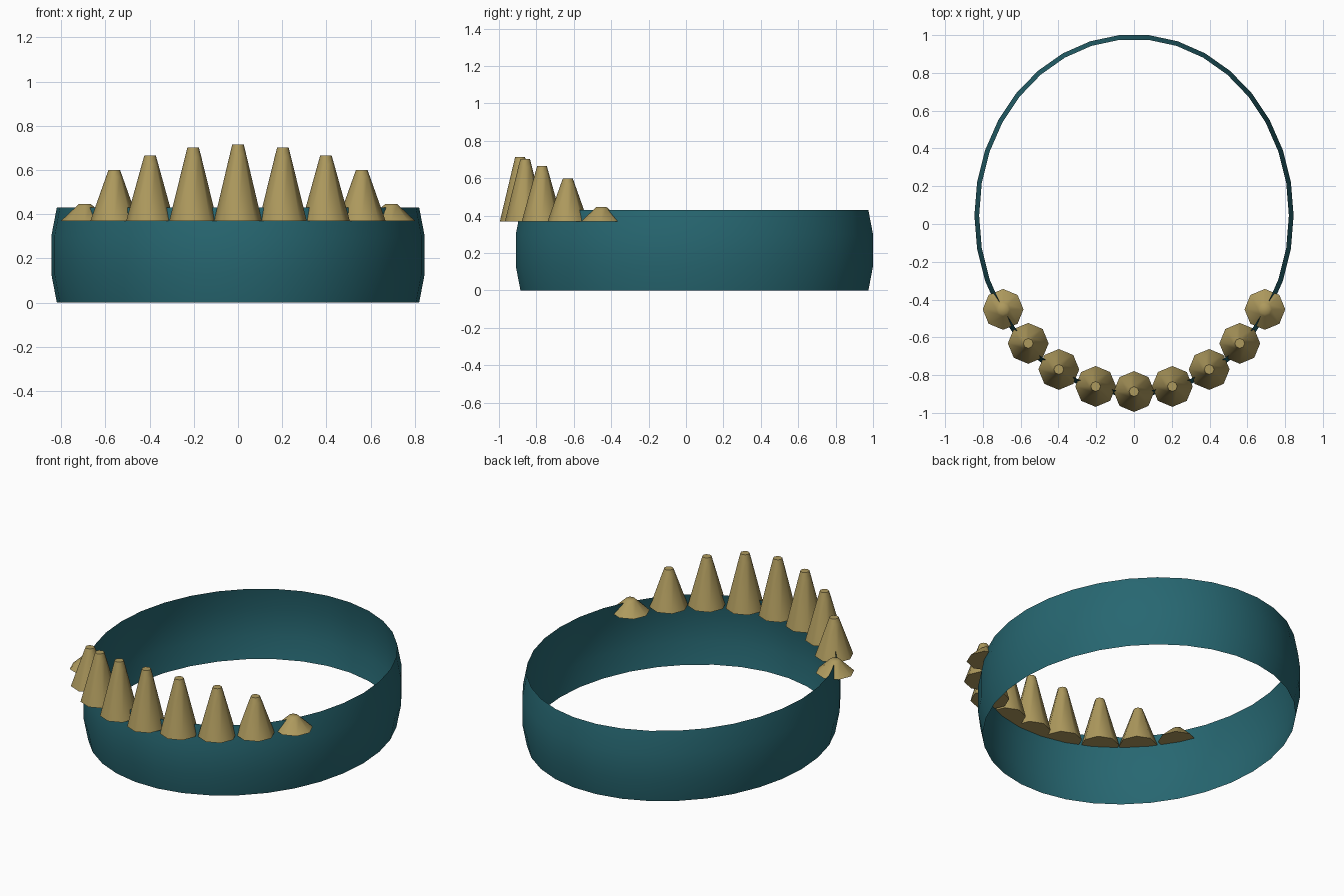
import bpy, bmesh, math

if "Cube" in bpy.data.objects:
    bpy.data.objects.remove(bpy.data.objects["Cube"])

def material(name, rgb):
    m = bpy.data.materials.new(name)
    m.diffuse_color = (*rgb, 1)
    m.use_nodes = True
    m.node_tree.nodes["Principled BSDF"].inputs["Base Color"].default_value = m.diffuse_color
    return m

teal = material("teal", (0.02, 0.135, 0.165))
brass = material("brass", (0.42, 0.32, 0.11))

def loft(name, rings, n, mat, center=(0, 0), offset=0.0, cap=False, angle=30):
    """Skin a stack of elliptical rings (rx, ry, z)."""
    bm = bmesh.new()
    loops = []
    for rx, ry, z in rings:
        loops.append([bm.verts.new((center[0] + rx * math.cos(offset + math.tau * i / n),
                                    center[1] + ry * math.sin(offset + math.tau * i / n), z))
                      for i in range(n)])
    for a, b in zip(loops, loops[1:]):
        for i in range(n):
            j = (i + 1) % n
            bm.faces.new((a[i], a[j], b[j], b[i]))
    if cap:
        bm.faces.new(loops[-1])
        bm.faces.new(loops[0][::-1])
    me = bpy.data.meshes.new(name)
    bm.to_mesh(me)
    bm.free()
    me.materials.append(mat)
    ob = bpy.data.objects.new(name, me)
    bpy.context.collection.objects.link(ob)
    bpy.ops.object.select_all(action='DESELECT')
    ob.select_set(True)
    bpy.context.view_layer.objects.active = ob
    bpy.ops.object.shade_smooth_by_angle(angle=math.radians(angle))
    return ob

# Thin oval headband with bulging wall
loft("headband", [(0.82, 0.934, 0), (0.845, 0.959, 0.13),
                  (0.845, 0.959, 0.30), (0.82, 0.934, 0.43)], 34, teal, (0, 0.045))

# Row of spikes along the front, shrinking to the sides
BASE, R = 0.37, 0.108
spikes = [(0, -0.887, 0.715), (0.203, -0.86, 0.702), (0.398, -0.77, 0.665),
          (0.56, -0.632, 0.60), (0.693, -0.452, 0.447)]
for x, y, top in spikes:
    h = top - BASE
    rings = [(R, R, BASE), (0.037, 0.037, BASE + h * 0.87), (0.026, 0.026, top)]
    for s in ((1,) if x == 0 else (1, -1)):
        loft("spike", rings, 8, brass, (s * x, y), 0, True, 50)
